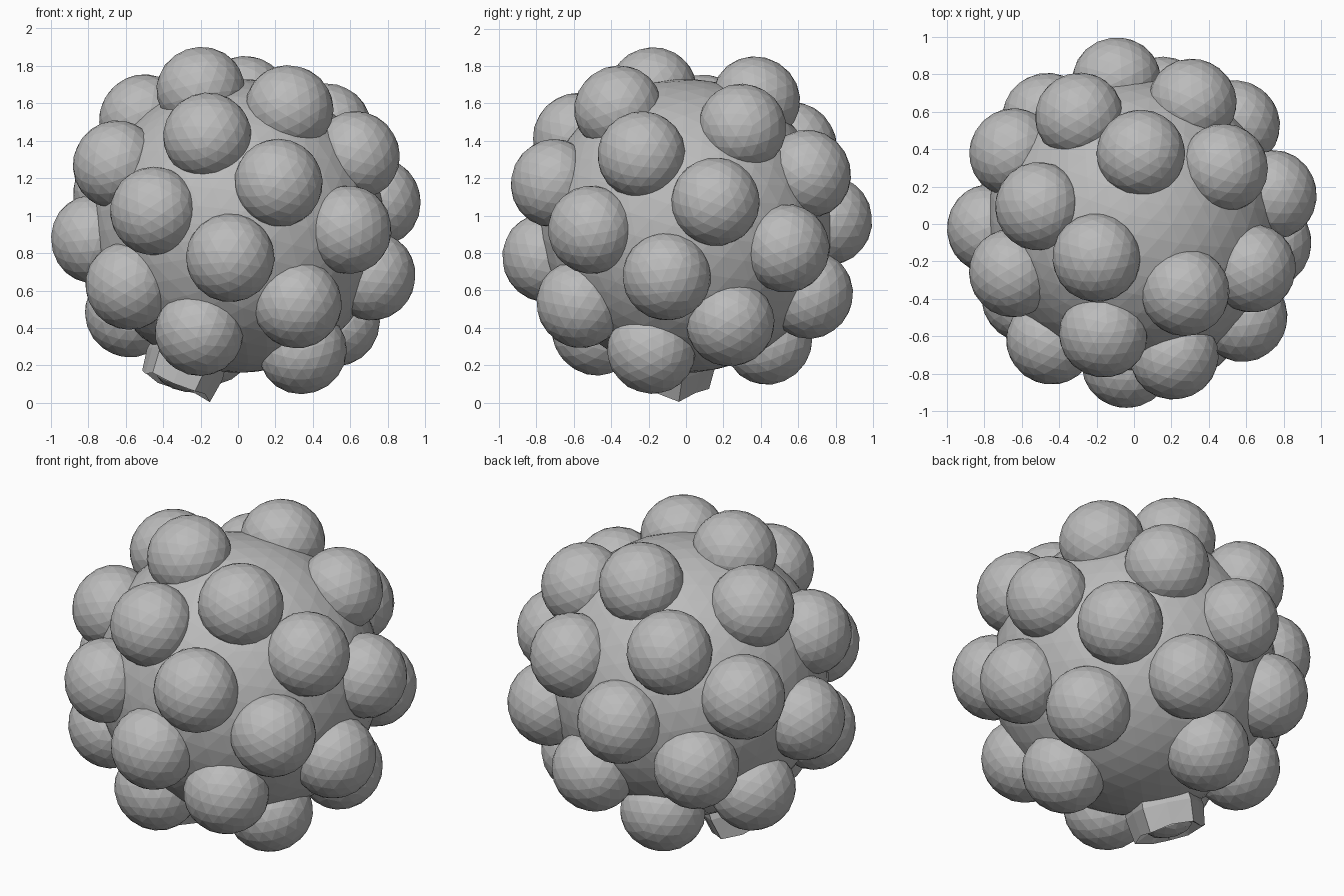
import bpy, bmesh, math, random
from mathutils import Matrix, Vector

random.seed(4)
if "Cube" in bpy.data.objects:
    bpy.data.objects.remove(bpy.data.objects["Cube"])

grey = bpy.data.materials.new("plain_grey")
grey.use_nodes = True
grey.diffuse_color = (0.5, 0.5, 0.5, 1)
grey.node_tree.nodes["Principled BSDF"].inputs["Base Color"].default_value = (0.5, 0.5, 0.5, 1)

CENTRE = Vector((0, 0, 0.945))
GOLDEN = math.pi * (3 - math.sqrt(5))


def finish(bm, name):
    bmesh.ops.recalc_face_normals(bm, faces=bm.faces)
    mesh = bpy.data.meshes.new(name)
    bm.to_mesh(mesh)
    bm.free()
    mesh.materials.append(grey)
    obj = bpy.data.objects.new(name, mesh)
    bpy.context.collection.objects.link(obj)
    return obj


def ball(name, radius, detail, place, squash=1.0):
    bm = bmesh.new()
    spin = Matrix.Rotation(random.uniform(0, 6), 4, Vector((random.random(), 1, random.random())))
    bmesh.ops.create_icosphere(bm, subdivisions=detail, radius=radius, matrix=spin)
    bm.transform(place @ Matrix.Diagonal((1, 1, squash, 1)))
    return finish(bm, name)


def spiral_direction(i):
    """Outward direction of the i-th point on a descending golden spiral."""
    z = 0.938 - i * 0.0643
    ring = math.sqrt(1 - z * z)
    angle = math.radians(222) - i * GOLDEN
    return Vector((ring * math.cos(angle), ring * math.sin(angle), z))


def frame(direction, distance):
    turn = direction.to_track_quat('Z', 'Y').to_matrix().to_4x4()
    return Matrix.Translation(CENTRE + direction * distance) @ turn


# Core ball
ball("core", 0.785, 4, Matrix.Translation(CENTRE))

# Lobes spread over the core
for i in range(29):
    ball(f"lobe_{i + 1}", 0.237, 3, frame(spiral_direction(i), 0.777), 0.95)

# Ragged stem stub, taking the last place on the spiral
axis = spiral_direction(29)
low = (Vector((0, 0, -1)) + axis * axis.z).normalized()
side = axis.cross(low)
bm = bmesh.new()
rings = []
for distance, radius in ((0.6, 0.2), (0.79, 0.23), (0.93, 0.21), (0.87, 0.13)):
    ring = []
    for k in range(10):
        a = math.tau * k / 10
        r = radius * (1 if k % 2 == 0 else 0.84)
        d = distance - (random.uniform(0, 0.03) if k else 0)
        ring.append(bm.verts.new(CENTRE + axis * d + (low * math.cos(a) + side * math.sin(a)) * r))
    rings.append(ring)
for a, b in zip(rings, rings[1:]):
    for k in range(10):
        n = (k + 1) % 10
        bm.faces.new((a[k], a[n], b[n]))
        bm.faces.new((a[k], b[n], b[k]))
bm.faces.new(rings[0])
bm.faces.new(rings[-1])
finish(bm, "stem_stub")
ball("stem_core", 0.13, 2, frame(axis, 0.88), 0.45)
